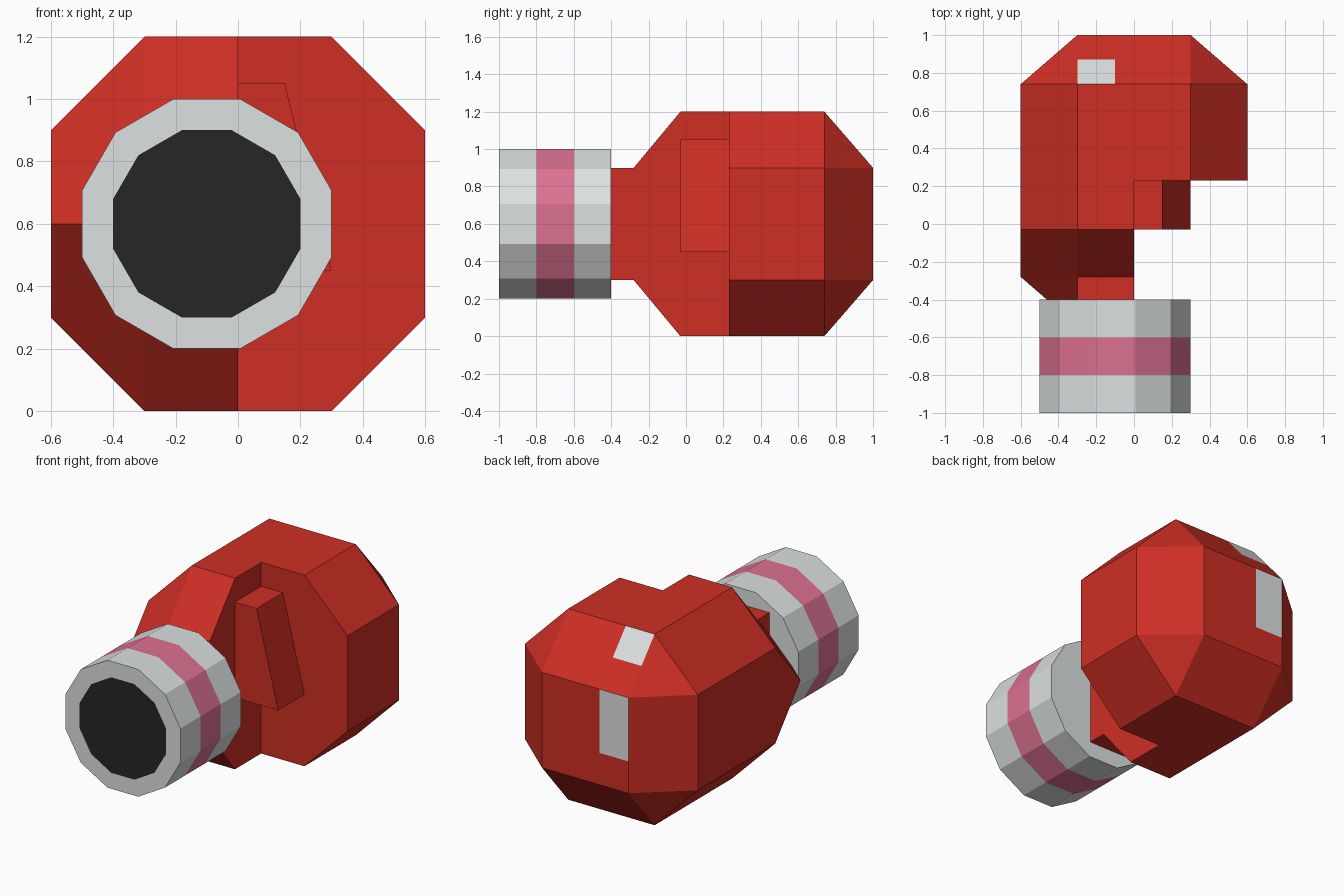
import bpy, bmesh, math
from mathutils import Vector

if "Cube" in bpy.data.objects:
    bpy.data.objects.remove(bpy.data.objects["Cube"])


def material(name, color):
    m = bpy.data.materials.new(name)
    m.diffuse_color = (*color, 1)
    m.use_nodes = True
    m.node_tree.nodes["Principled BSDF"].inputs["Base Color"].default_value = m.diffuse_color
    return m


red = material("red", (0.62, 0.028, 0.018))
pale = material("pale_grey", (0.72, 0.75, 0.75))
pink = material("pink", (0.72, 0.165, 0.28))
black = material("black", (0.019, 0.019, 0.019))


def finish(name, bm, mats):
    me = bpy.data.meshes.new(name)
    bm.to_mesh(me)
    bm.free()
    for m in mats:
        me.materials.append(m)
    ob = bpy.data.objects.new(name, me)
    bpy.context.collection.objects.link(ob)
    return ob


def hull(points, drop=None):
    """Convex block round the points; drop(face) removes hidden faces."""
    bm = bmesh.new()
    vs = [bm.verts.new(p) for p in points]
    bmesh.ops.convex_hull(bm, input=vs)
    bmesh.ops.dissolve_limit(bm, angle_limit=0.01, verts=bm.verts[:], edges=bm.edges[:])
    bmesh.ops.recalc_face_normals(bm, faces=bm.faces[:])
    bm.normal_update()
    if drop:
        bmesh.ops.delete(bm, geom=[f for f in bm.faces if drop(f)], context='FACES')
    return bm


def cut(bm, faces, co, no):
    geom = set(faces)
    for f in faces:
        geom.update(f.edges, f.verts)
    bmesh.ops.bisect_plane(bm, geom=list(geom), plane_co=co, plane_no=no)


def section(y, profile):
    return [(x, y, z) for x, z in profile]


octagon = [(sx * a, 0.6 + sz * b) for sx in (-1, 1) for sz in (-1, 1)
           for a, b in ((0.6, 0.3), (0.3, 0.6))]
left_half = [p for p in octagon if p[0] < 0] + [(0, 0), (0, 1.2)]
neck_rect = [(x, z) for x in (-0.3, 0) for z in (0.3, 0.9)]

# Rear body: octagonal block with a bevelled back
back_rect = [(x, z) for x in (-0.3, 0.3) for z in (0.3, 0.9)]
bm = hull(section(0.23, octagon) + section(0.74, octagon) + section(1.0, back_rect))
# keep only the exposed right half of its front face
cut(bm, [f for f in bm.faces if f.normal.y < -0.9], (0, 0, 0), (1, 0, 0))
bmesh.ops.delete(bm, geom=[f for f in bm.faces if f.normal.y < -0.9
                           and f.calc_center_median().x < 0], context='FACES')


# pale patches cut into the back and the upper bevel
def patch_faces():
    return [f for f in bm.faces if f.normal.y > 0.3 and abs(f.normal.x) < 0.01
            and f.normal.z > -0.1]


cut(bm, patch_faces(), (-0.1, 0, 0), (1, 0, 0))
for z in (0.5, 1.05):
    cut(bm, patch_faces(), (0, 0, z), (0, 0, 1))
for f in patch_faces():
    c = f.calc_center_median()
    if c.x < -0.1 and (0.5 < c.z < 0.9 or c.z > 1.05):
        f.material_index = 1
finish("rear_body", bm, [red, pale])

# Left front body, tapering toward the neck
bm = hull(section(0.23, left_half) + section(-0.03, left_half)
          + section(-0.28, neck_rect + [(-0.6, 0.6)]),
          lambda f: abs(f.normal.y) > 0.95)
finish("left_front_body", bm, [red])

# Neck block and its side wedge
bm = hull(section(-0.28, neck_rect) + section(-0.54, neck_rect),
          lambda f: f.normal.y > 0.9)
finish("neck", bm, [red])
bm = hull([(-0.6, -0.28, 0.6), (-0.3, -0.28, 0.9), (-0.3, -0.28, 0.3), (-0.3, -0.54, 0.6)],
          lambda f: f.normal.y > 0.9 or f.normal.x > 0.9)
finish("neck_wedge", bm, [red])

# Slanted fin on the right of the front body
fin = [(0, 1.05), (0.15, 1.05), (0.3, 0.45), (0, 0.45)]
bm = hull(section(-0.03, fin) + section(0.23, fin),
          lambda f: f.normal.y > 0.9 or f.normal.x < -0.9)
finish("side_fin", bm, [red])

# Twelve-sided barrel with a pink band and black muzzle
bm = bmesh.new()
rings = []
for y, apothem in ((-0.4, 0.4), (-0.6, 0.4), (-0.8, 0.4), (-1.0, 0.4), (-1.0, 0.3)):
    r = apothem / math.cos(math.pi / 12)
    angles = [math.pi * (2 * i + 1) / 12 for i in range(12)]
    rings.append([bm.verts.new((-0.1 + r * math.cos(a), y, 0.6 + r * math.sin(a)))
                  for a in angles])
for k, (a, b) in enumerate(zip(rings, rings[1:])):
    for i in range(12):
        j = (i + 1) % 12
        bm.faces.new((a[i], a[j], b[j], b[i])).material_index = 1 if k == 1 else 0
bm.faces.new(rings[0])
bm.faces.new(rings[-1]).material_index = 2
bmesh.ops.recalc_face_normals(bm, faces=bm.faces[:])
finish("barrel", bm, [pale, pink, black])
